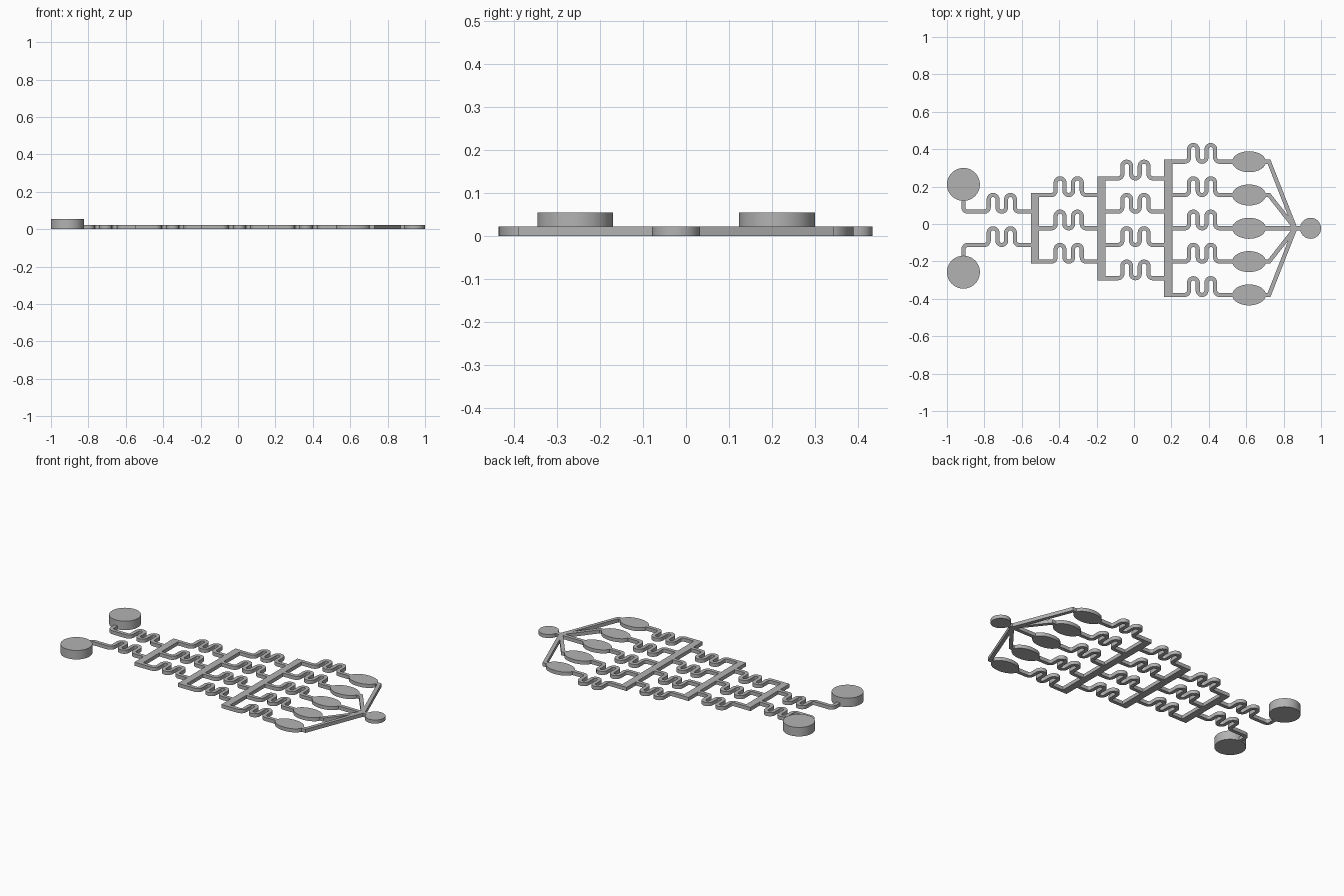
import bpy, bmesh, math
from mathutils import Vector

cube = bpy.data.objects.get("Cube")
if cube:
    bpy.data.objects.remove(cube, do_unlink=True)

# Shared dimensions
MID = -0.023      # centre line of the network in y
STEP = 0.178      # distance between neighbouring rows
H = 0.022         # channel height
W = 0.022         # channel width
PITCH = 0.0465    # distance between the legs of a serpentine
RISE = 0.089      # height of a serpentine bump
STAGE = 0.3565    # distance between stages in x
BAR_X = -0.53     # first manifold bar
BAR_W = 0.044

grey = bpy.data.materials.new("plain grey")
grey.use_nodes = True
colour = (0.45, 0.45, 0.45, 1)
grey.diffuse_color = colour
grey.node_tree.nodes["Principled BSDF"].inputs["Base Color"].default_value = colour
parts = []


def finish(name, bm):
    bmesh.ops.recalc_face_normals(bm, faces=bm.faces)
    mesh = bpy.data.meshes.new(name)
    bm.to_mesh(mesh)
    bm.free()
    mesh.materials.append(grey)
    obj = bpy.data.objects.new(name, mesh)
    bpy.context.collection.objects.link(obj)
    parts.append(obj)


def disc(name, x, y, rx, ry, height):
    """Upright elliptical cylinder standing on the ground."""
    bm = bmesh.new()
    bmesh.ops.create_cone(bm, cap_ends=True, segments=64, radius1=1, radius2=1, depth=1)
    bmesh.ops.scale(bm, vec=(rx, ry, height), verts=bm.verts)
    bmesh.ops.translate(bm, vec=(x, y, height / 2), verts=bm.verts)
    finish(name, bm)


def rounded(corners, radius, steps=8):
    """Replace each inner right-angle corner of a path by an arc."""
    pts = [Vector(c) for c in corners]
    out = [pts[0]]
    for a, b, c in zip(pts, pts[1:], pts[2:]):
        u, v = (a - b).normalized(), (c - b).normalized()
        for i in range(steps + 1):
            t = i / steps * math.pi / 2
            p = b + radius * (u * (1 - math.sin(t)) + v * (1 - math.cos(t)))
            if (p - out[-1]).length > 1e-4:
                out.append(p)
    out.append(pts[-1])
    return out


def channel(name, path, width=W):
    """Sweep a rectangular section along a flat path with mitred joints."""
    pts = [Vector(p) for p in path]
    bm = bmesh.new()
    rings = []
    for i, p in enumerate(pts):
        before = (p - pts[i - 1]).normalized() if i else None
        after = (pts[i + 1] - p).normalized() if i + 1 < len(pts) else None
        before, after = before or after, after or before
        along = (before + after).normalized()
        side = Vector((-along.y, along.x)) * (width / 2 / along.dot(after))
        l, r = p + side, p - side
        rings.append([bm.verts.new((q.x, q.y, z)) for q, z in ((l, 0), (r, 0), (r, H), (l, H))])
    for a, b in zip(rings, rings[1:]):
        for k in range(4):
            n = (k + 1) % 4
            bm.faces.new((a[k], a[n], b[n], b[k]))
    bm.faces.new(rings[0])
    bm.faces.new(rings[-1])
    finish(name, bm)


def serpentine(x, y):
    """Corner points of a double bump centred on x."""
    legs = [x + (k - 1.5) * PITCH for k in range(4)]
    return [(lx, y + (RISE if up else 0)) for k, lx in enumerate(legs)
            for up in ((0, 1) if k % 2 == 0 else (1, 0))]


def rows(count):
    return [MID + (k - (count - 1) / 2) * STEP for k in range(count)]


# Inlets and their serpentine feeds
IN_X = -0.912
for side, y, label in ((-1, rows(2)[0], "front"), (1, rows(2)[1], "back")):
    inlet_y = MID + side * 0.2345
    disc(f"inlet_{label}", IN_X, inlet_y, 0.088, 0.088, 0.055)
    path = [(IN_X, inlet_y), (IN_X, y)] + serpentine(BAR_X - 0.177, y) + [(BAR_X, y)]
    channel(f"inlet_channel_{label}", rounded(path, PITCH / 2))

# Manifold bars, each feeding one more row than the last
CHAMBER_X = 0.615
for stage in range(3):
    x = BAR_X + stage * STAGE
    ys = rows(stage + 3)
    channel(f"manifold_bar_{stage + 1}",
            [(x, ys[0] - W / 2), (x, ys[-1] + W / 2)], BAR_W)
    end = x + STAGE if stage < 2 else CHAMBER_X
    for k, y in enumerate(ys):
        path = [(x, y)] + serpentine(x + 0.181, y) + [(end, y)]
        channel(f"mixer_{stage + 1}_row_{k + 1}", rounded(path, PITCH / 2))

# Oval chambers and the branches that meet at the outlet
JOIN_X, OUT_X = 0.862, 0.944
for k, y in enumerate(rows(5)):
    disc(f"chamber_{k + 1}", CHAMBER_X, y, 0.09, 0.056, H)
    channel(f"outlet_branch_{k + 1}", [(CHAMBER_X, y), (0.722, y), (JOIN_X, MID)])
channel("outlet_channel", [(JOIN_X - 0.01, MID), (OUT_X, MID)])
disc("outlet", OUT_X, MID, 0.056, 0.056, H)

# Smooth curved walls, keep the rims sharp
bpy.ops.object.select_all(action='DESELECT')
for obj in parts:
    obj.select_set(True)
bpy.context.view_layer.objects.active = parts[0]
bpy.ops.object.shade_smooth_by_angle(angle=math.radians(30))
